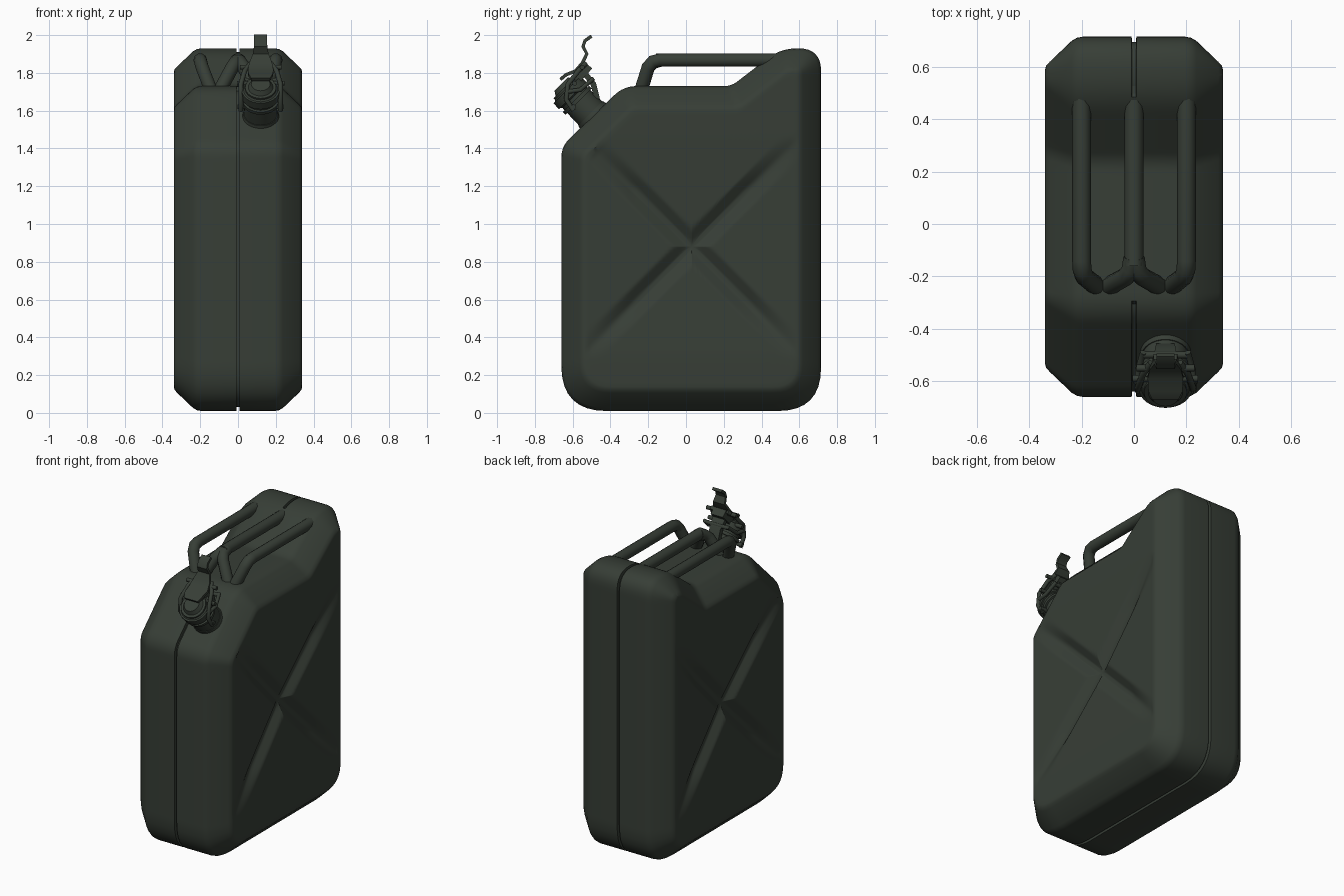
import bpy, bmesh, math
from mathutils import Vector, Matrix

cube = bpy.data.objects.get("Cube")
if cube:
    bpy.data.objects.remove(cube, do_unlink=True)

# One paint colour for everything
COLOUR = (0.038, 0.048, 0.037, 1)
paint = bpy.data.materials.new("dark olive green")
paint.use_nodes = True
paint.diffuse_color = COLOUR
bsdf = paint.node_tree.nodes["Principled BSDF"]
bsdf.inputs["Base Color"].default_value = COLOUR
bsdf.inputs["Roughness"].default_value = 0.6


def finish(name, bm, angle=38):
    bmesh.ops.recalc_face_normals(bm, faces=bm.faces)
    mesh = bpy.data.meshes.new(name)
    bm.to_mesh(mesh)
    bm.free()
    mesh.materials.append(paint)
    ob = bpy.data.objects.new(name, mesh)
    bpy.context.collection.objects.link(ob)
    bpy.ops.object.select_all(action='DESELECT')
    bpy.context.view_layer.objects.active = ob
    ob.select_set(True)
    bpy.ops.object.shade_smooth_by_angle(angle=math.radians(angle))
    return ob


def clamp(v):
    return max(0.0, min(1.0, v))


# Side outline of the can: corner (y, z) and rounding length
CORNERS = [(-.66, .01, .24), (.715, .01, .23), (.715, 1.93, .12), (.5, 1.93, .09),
           (.24, 1.73, .04), (-.33, 1.73, .07), (-.66, 1.41, .06)]
PTS = [Vector(c[:2]) for c in CORNERS]
N = len(PTS)


def outline(off):
    """Rounded outline moved inwards by off, always with the same point count."""
    corners = []
    for i, p in enumerate(PTS):
        a = (p - PTS[i - 1]).normalized()
        b = (PTS[(i + 1) % N] - p).normalized()
        n1, n2 = Vector((-a.y, a.x)), Vector((-b.y, b.x))
        q = p + off * (n1 + n2) / (1 + n1.dot(n2))
        d = max(.03, CORNERS[i][2] - .8 * off)
        corners.append((q - a * d, q, q + b * d))
    ring = []
    for i, (s, q, e) in enumerate(corners):
        for k in range(9):
            t = k / 8
            ring.append(s * (1 - t) ** 2 + q * 2 * t * (1 - t) + e * t * t)
        nxt = corners[(i + 1) % N][0]
        steps = max(2, int((PTS[(i + 1) % N] - PTS[i]).length / .03))
        ring += [e.lerp(nxt, k / steps) for k in range(1, steps)]
    return ring


# Body: seam groove, chamfered shoulder and pressed cross on each side
CENTRE = Vector((.03, .88))


def panel_depth(p):
    dy, dz = abs(p.x - CENTRE.x), abs(p.y - CENTRE.y)
    reach = clamp(1 - max(dy, dz) / .58)
    arm = clamp(1.25 - abs(dy - dz) / 1.41 / .055)
    return .03 * reach + .035 * min(1, arm) * min(1, reach * 2.2)


def half_rings():
    base = outline(0)
    groove = outline(.02)
    cut = [b if b.y > 1.6 and -.3 < b.x < .49 else g for b, g in zip(base, groove)]
    rings = [[(.007, p.x, p.y) for p in cut], [(.009, p.x, p.y) for p in base]]
    for x, off in ((.195, 0), (.217, .004), (.238, .016), (.322, .096), (.336, .112), (.34, .128)):
        rings.append([(x, p.x, p.y) for p in outline(off)])
    rim = outline(.128)
    for k in range(1, 30):
        ring = [CENTRE.lerp(p, 1 - k / 30) for p in rim]
        rings.append([(.34 - panel_depth(p), p.x, p.y) for p in ring])
    return rings


bm = bmesh.new()
right = half_rings()
left = [[(-x, y, z) for x, y, z in r] for r in reversed(right)]
loops = [[bm.verts.new(c) for c in r] for r in left + right]
for r0, r1 in zip(loops, loops[1:]):
    for i in range(len(r0)):
        j = (i + 1) % len(r0)
        bm.faces.new((r0[i], r0[j], r1[j], r1[i]))
for ring, s in ((loops[0], -1), (loops[-1], 1)):
    tip = bm.verts.new((s * (.34 - panel_depth(CENTRE)), CENTRE.x, CENTRE.y))
    for i in range(len(ring)):
        bm.faces.new((ring[i - 1], ring[i], tip))
finish("can_body", bm)


def tube(name, points, radius):
    """Round bar along a path, with capped ends."""
    cu = bpy.data.curves.new(name, 'CURVE')
    cu.dimensions = '3D'
    cu.bevel_depth, cu.bevel_resolution, cu.use_fill_caps = radius, 3, True
    sp = cu.splines.new('POLY')
    sp.points.add(len(points) - 1)
    for pt, c in zip(sp.points, points):
        pt.co = (*c, 1)
    tmp = bpy.data.objects.new(name, cu)
    bpy.context.collection.objects.link(tmp)
    bpy.context.view_layer.update()
    mesh = bpy.data.meshes.new_from_object(tmp.evaluated_get(bpy.context.evaluated_depsgraph_get()))
    bpy.data.objects.remove(tmp, do_unlink=True)
    bm = bmesh.new()
    bm.from_mesh(mesh)
    bpy.data.meshes.remove(mesh)
    return finish(name, bm)


# Three carrying bars, with legs that lean together at the front
for side, s in (("left", 1), ("right", -1)):
    tube(side + "_handle", [(s * .2, .54, 1.868), (s * .2, -.14, 1.868), (s * .198, -.175, 1.86),
                            (s * .19, -.2, 1.83), (s * .14, -.24, 1.70)], .036)
    tube(side + "_centre_leg", [(s * .005, -.13, 1.868), (s * .012, -.175, 1.855),
                                (s * .03, -.2, 1.83), (s * .1, -.24, 1.70)], .036)
tube("centre_handle", [(0, .54, 1.868), (0, -.16, 1.868)], .037)

# Spout and cap, leaning forward
SX = .12
AXIS = Vector((0, -.71, .71)).normalized()
TILT = AXIS.to_track_quat('Z', 'Y').to_matrix().to_4x4()


def disc(name, y, z, r1, r2, depth, bevel=0):
    bm = bmesh.new()
    bmesh.ops.create_cone(bm, cap_ends=True, segments=32, radius1=r1, radius2=r2, depth=depth,
                          matrix=Matrix.Translation((SX, y, z)) @ TILT)
    if bevel:
        rim = [e for e in bm.edges if len(e.link_faces) == 2 and e.calc_face_angle() > 1]
        bmesh.ops.bevel(bm, geom=rim, offset=bevel, segments=3, affect='EDGES')
    return finish(name, bm)


disc("spout_base", -.47, 1.55, .115, .092, .1)
disc("spout_neck", -.53, 1.61, .09, .085, .16)
disc("spout_collar", -.575, 1.655, .098, .098, .02)
disc("cap", -.615, 1.695, .103, .1, .08, .018)
disc("cap_dome", -.65, 1.73, .07, .05, .03, .008)


def strip(name, path, thick):
    """Bent plate: path of (y, z, half width) centred on the spout."""
    bm = bmesh.new()
    rows = []
    for i, (y, z, w) in enumerate(path):
        a, b = path[max(0, i - 1)], path[min(len(path) - 1, i + 1)]
        d = Vector((0, b[0] - a[0], b[1] - a[1])).normalized()
        n = Vector((0, -d.z, d.y)) * thick / 2
        c = Vector((SX, y, z))
        rows.append([bm.verts.new(c + Vector((sx * w, 0, 0)) + n * sn)
                     for sx, sn in ((-1, -1), (1, -1), (1, 1), (-1, 1))])
    for r0, r1 in zip(rows, rows[1:]):
        for i in range(4):
            j = (i + 1) % 4
            bm.faces.new((r0[i], r0[j], r1[j], r1[i]))
    bm.faces.new(rows[0])
    bm.faces.new(rows[-1])
    return finish(name, bm)


# Locking lever with its curled thumb tab
strip("lever", [(-.665, 1.765, .05), (-.635, 1.79, .065), (-.585, 1.81, .068), (-.55, 1.85, .06),
                (-.525, 1.9, .042), (-.545, 1.94, .035), (-.535, 1.97, .034), (-.5, 1.995, .034)], .018)
strip("lever_web", [(-.60, 1.74, .045), (-.56, 1.79, .055), (-.515, 1.84, .045)], .05)
strip("hinge_strap", [(-.47, 1.66, .035), (-.49, 1.74, .04), (-.53, 1.79, .045)], .03)

# Side arms, pivot pins and hooks of the clamp
for side, s in (("left", 1), ("right", -1)):
    x = SX + s * .105
    tube(side + "_clamp_arm", [(x, -.595, 1.60), (x, -.635, 1.66), (x, -.625, 1.74),
                               (x - s * .02, -.57, 1.81), (x - s * .05, -.53, 1.85)], .013)
    tube(side + "_clamp_link", [(x, -.63, 1.70), (x, -.56, 1.71), (x - s * .02, -.49, 1.77)], .012)
for name, y, z, half in (("cap_pin", -.595, 1.62, .122), ("lever_pin", -.59, 1.745, .125),
                         ("hinge_pin", -.5, 1.76, .085), ("upper_pin", -.55, 1.83, .11)):
    tube(name, [(SX - half, y, z), (SX + half, y, z)], .013)
